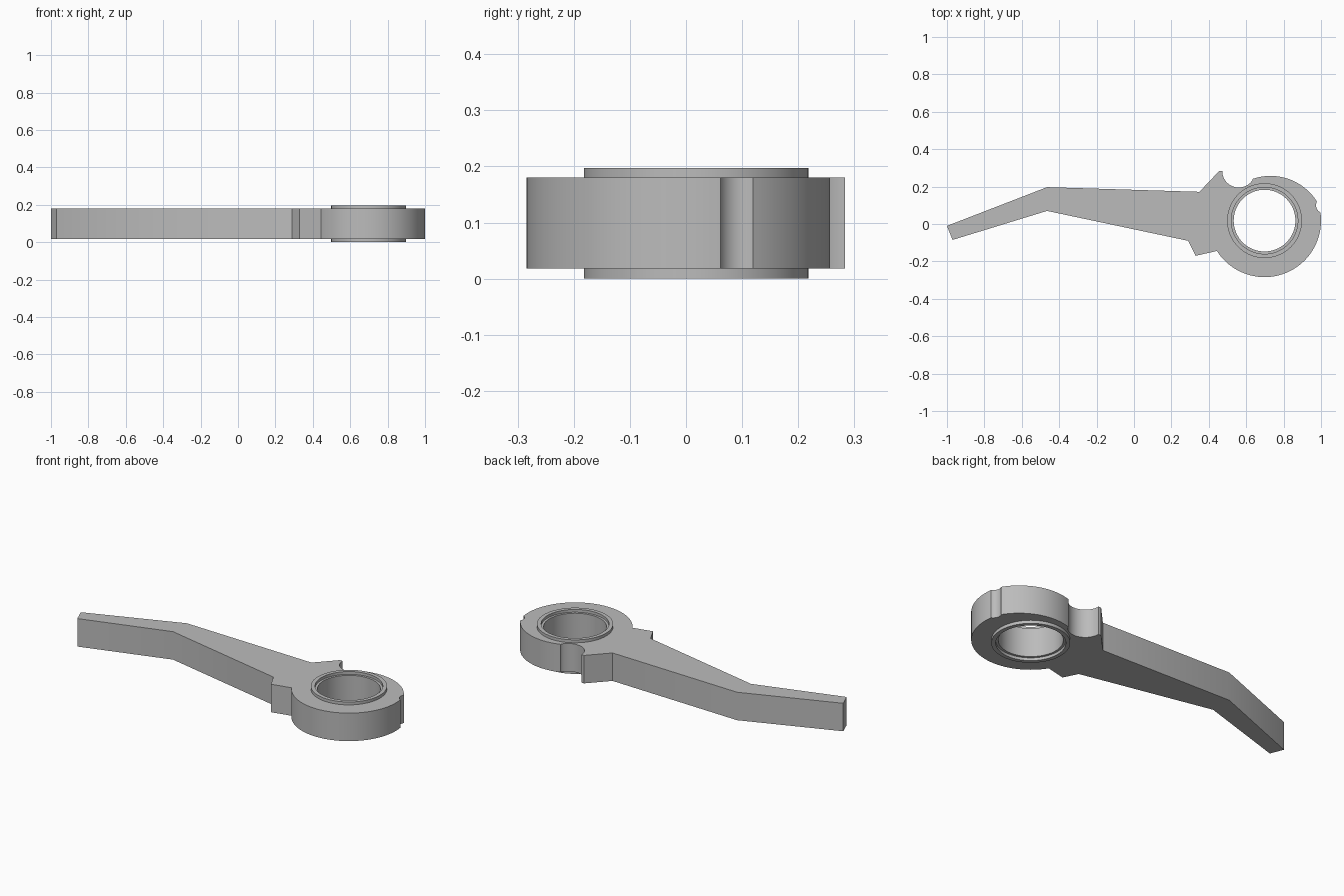
import bpy, bmesh
from math import sin, cos, radians, tau

cube = bpy.data.objects.get("Cube")
if cube:
    bpy.data.objects.remove(cube, do_unlink=True)

# Single grey metal
metal = bpy.data.materials.new("grey metal")
metal.use_nodes = True
GREY = (0.5, 0.5, 0.5, 1)
metal.diffuse_color = GREY
metal.node_tree.nodes["Principled BSDF"].inputs["Base Color"].default_value = GREY

HUB = (0.698, 0.018)       # hub axis
LOW, HIGH = 0.018, 0.18    # lever plate
TOP = 0.197                # bushing height


def arc(centre, radius, start, end, steps):
    angles = [radians(start + (end - start) * i / steps) for i in range(steps + 1)]
    return [(centre[0] + radius * cos(a), centre[1] + radius * sin(a)) for a in angles]


def finish(obj):
    bpy.ops.object.select_all(action="DESELECT")
    obj.select_set(True)
    bpy.context.view_layer.objects.active = obj
    if obj.type == "CURVE":
        bpy.ops.object.convert(target="MESH")
        obj = bpy.context.object
        bm = bmesh.new()
        bm.from_mesh(obj.data)
        bmesh.ops.remove_doubles(bm, verts=bm.verts, dist=0.0001)
        bmesh.ops.recalc_face_normals(bm, faces=bm.faces)
        bm.to_mesh(obj.data)
        bm.free()
    obj.data.materials.clear()
    obj.data.materials.append(metal)
    bpy.ops.object.shade_smooth_by_angle(angle=radians(30))


# Lever plate outline: bent handle, lower tooth, round hub, side notch,
# offset cam arc, large scooped notch, upper hook
outline = [(-1, -0.01), (-0.97, -0.085), (-0.465, 0.07), (0.29, -0.09), (0.33, -0.17)]
outline += arc(HUB, 0.302, 212.5, 368, 60)
outline += arc((1.015, 0.1), 0.042, 246, 154, 10)
outline += arc((0.73, -0.036), 0.293, 32, 109, 32)
outline += arc((0.56, 0.283), 0.088, 327, 180, 24)
outline += [(0.455, 0.283), (0.35, 0.172), (-0.465, 0.197)]
bore = arc(HUB, 0.19, 0, 355, 71)

curve = bpy.data.curves.new("lever_plate", "CURVE")
curve.dimensions = "2D"
curve.fill_mode = "BOTH"
curve.extrude = (HIGH - LOW) / 2
for loop in (outline, bore):
    spline = curve.splines.new("POLY")
    spline.points.add(len(loop) - 1)
    for point, (x, y) in zip(spline.points, loop):
        point.co = (x, y, 0, 1)
    spline.use_cyclic_u = True
plate = bpy.data.objects.new("lever_plate", curve)
plate.location.z = (HIGH + LOW) / 2
bpy.context.collection.objects.link(plate)
finish(plate)

# Bushing: lathed sleeve with a stepped lip at both ends
STEP = 0.016
section = [(0.2, 0), (0.2, TOP), (0.178, TOP), (0.178, TOP - STEP),
           (0.165, TOP - STEP), (0.165, STEP), (0.178, STEP), (0.178, 0)]
bm = bmesh.new()
verts = [bm.verts.new((r, 0, z)) for r, z in section]
edges = [bm.edges.new((verts[i - 1], verts[i])) for i in range(len(verts))]
bmesh.ops.spin(bm, geom=verts + edges, cent=(0, 0, 0), axis=(0, 0, 1),
               angle=tau, steps=72, use_merge=True)
bmesh.ops.remove_doubles(bm, verts=bm.verts, dist=0.0001)
bmesh.ops.recalc_face_normals(bm, faces=bm.faces)
mesh = bpy.data.meshes.new("bushing")
bm.to_mesh(mesh)
bm.free()
bushing = bpy.data.objects.new("bushing", mesh)
bushing.location = (*HUB, 0)
bpy.context.collection.objects.link(bushing)
finish(bushing)
